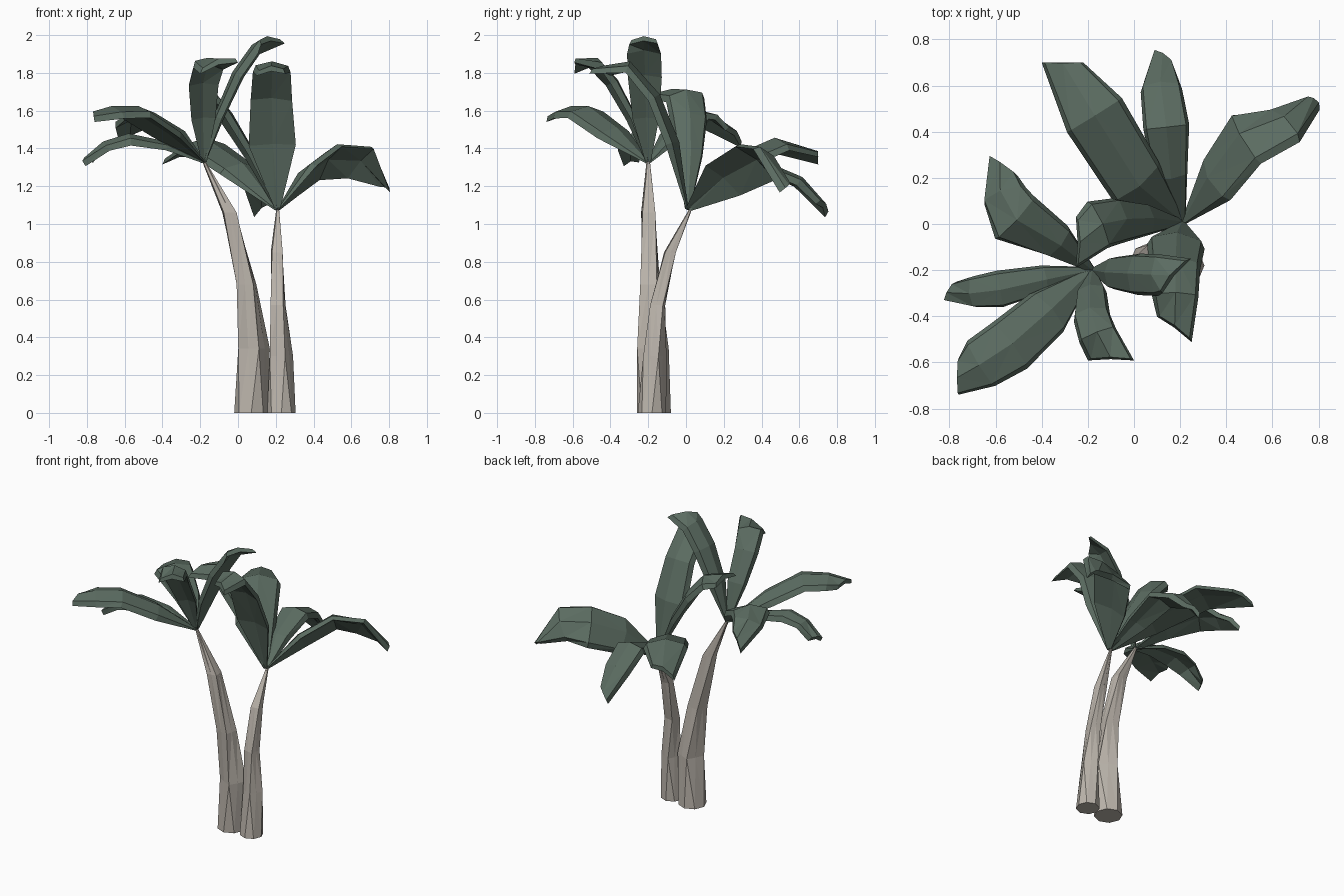
import bpy, bmesh, math
from mathutils import Vector

if "Cube" in bpy.data.objects:
    bpy.data.objects.remove(bpy.data.objects["Cube"])


def material(name, rgb):
    m = bpy.data.materials.new(name)
    m.diffuse_color = (*rgb, 1)
    m.use_nodes = True
    m.node_tree.nodes["Principled BSDF"].inputs["Base Color"].default_value = m.diffuse_color
    return m


BARK = material("bark", (0.50, 0.46, 0.41))
GREEN = material("leaf_green", (0.105, 0.15, 0.12))


def finish(name, bm, mat):
    bmesh.ops.recalc_face_normals(bm, faces=bm.faces)
    me = bpy.data.meshes.new(name)
    bm.to_mesh(me)
    bm.free()
    me.materials.append(mat)
    bpy.context.collection.objects.link(bpy.data.objects.new(name, me))


def skin(bm, loops):
    """Bridge closed vertex loops and cap both ends."""
    n = len(loops[0])
    for a, b in zip(loops, loops[1:]):
        for i in range(n):
            j = (i + 1) % n
            bm.faces.new((a[i], a[j], b[j], b[i]))
    bm.faces.new(loops[0][::-1])
    bm.faces.new(loops[-1])


def trunk(name, rings, sides=8):
    """Tapering, twisted and ridged trunk through (x, y, z, radius) rings."""
    bm = bmesh.new()
    loops = []
    for k, (x, y, z, r) in enumerate(rings):
        ridge = 0.15 if 0 < k < len(rings) - 1 else 0
        loop = []
        for i in range(sides):
            a = 2 * math.pi * i / sides + 0.3 * k
            rr = r * (1 + ridge * (-1) ** i)
            loop.append(bm.verts.new((x + rr * math.cos(a), y + rr * math.sin(a), z)))
        loops.append(loop)
    skin(bm, loops)
    bmesh.ops.triangulate(bm, faces=[f for f in bm.faces if len(f.verts) == 4])
    finish(name, bm, BARK)


def leaf(name, base, roll, tip_left, tip_right, *stations, thick=0.05):
    """Fleshy leaf along midrib stations (x, y, z, half_width): gently ridged top,
    flared side walls, hollowed underside, and a skewed blunt tip."""
    tl, tr = Vector(tip_left), Vector(tip_right)
    pts = [Vector(base)] + [Vector(s[:3]) for s in stations] + [(tl + tr) / 2]
    widths = [0.014] + [s[3] for s in stations]
    d = pts[-1] - pts[0]
    flat = Vector((d.y, -d.x, 0)).normalized()
    c, s = math.cos(math.radians(roll)), math.sin(math.radians(roll))
    frames = []
    for i, w in enumerate(widths):
        t = (pts[i + 1] - pts[max(i - 1, 0)]).normalized()
        side = (flat - t * flat.dot(t)).normalized()
        up = side.cross(t)
        side, up = side * c + up * s, up * c - side * s
        frames.append((pts[i], side * w, up, min(thick, w * 0.6)))
    frames.append((pts[-1] + up * 0.035, (tr - tl) / 2, up, thick * 0.8))
    bm = bmesh.new()
    loops = []
    for p, e, up, h in frames:
        lip = e.length * 0.12
        loop = (p - e - up * h, p - e * 0.86 - up * lip, p + up * lip,
                p + e * 0.86 - up * lip, p + e - up * h, p - up * h * 0.5)
        loops.append([bm.verts.new(v) for v in loop])
    skin(bm, loops)
    bmesh.ops.triangulate(bm, faces=bm.faces)
    finish(name, bm, GREEN)


# trunks
trunk("tall_trunk", [(.07, -.17, 0, .09), (.085, -.175, .34, .076), (.045, -.19, .68, .055),
                     (-.045, -.2, 1.06, .042), (-.18, -.2, 1.33, .01)])
trunk("short_trunk", [(.23, -.18, 0, .075), (.23, -.165, .3, .056), (.212, -.15, .57, .042),
                      (.205, -.085, .85, .035), (.21, .025, 1.08, .008)])

# tall crown
A = (-.18, -.2, 1.33)
leaf("tall_leaf_back_left", A, 0, (-.625, .29, 1.41), (-.505, .21, 1.5),
     (-.32, -.09, 1.49, .08), (-.51, .02, 1.6, .125), (-.575, .14, 1.57, .1))
leaf("tall_leaf_left", A, 5, (-.81, -.33, 1.31), (-.77, -.25, 1.33),
     (-.38, -.24, 1.43, .06), (-.58, -.285, 1.47, .08), (-.71, -.3, 1.43, .068))
leaf("tall_leaf_front_left", A, 0, (-.76, -.74, 1.545), (-.76, -.58, 1.56),
     (-.36, -.37, 1.5, .11), (-.53, -.52, 1.61, .125), (-.67, -.61, 1.61, .115))
leaf("tall_leaf_front", A, 0, (0, -.59, 1.86), (-.2, -.59, 1.8),
     (-.19, -.27, 1.57, .065), (-.19, -.37, 1.76, .08), (-.16, -.47, 1.87, .085))
leaf("tall_leaf_right", A, 0, (.245, -.15, 1.96), (.12, -.3, 1.955),
     (-.12, -.21, 1.57, .07), (-.02, -.215, 1.8, .09), (.08, -.22, 1.94, .09))

# short crown
B = (.21, .01, 1.08)
leaf("short_leaf_back_left", B, 0, (-.4, .7, 1.32), (-.22, .7, 1.36),
     (.02, .17, 1.31, .13), (-.17, .47, 1.44, .14))
leaf("short_leaf_back", B, 0, (.085, .74, 1.04), (.17, .69, 1.11),
     (.16, .2, 1.23, .075), (.14, .42, 1.32, .1), (.115, .61, 1.24, .09))
leaf("short_leaf_right", B, 38, (.75, .53, 1.2), (.805, .5, 1.17),
     (.33, .2, 1.26, .13), (.465, .385, 1.36, .15), (.65, .455, 1.35, .12))
leaf("short_leaf_front", B, 0, (.25, -.51, 1.8), (.1, -.4, 1.79),
     (.185, -.05, 1.43, .125), (.18, -.15, 1.68, .11), (.18, -.3, 1.85, .1))
leaf("short_leaf_left", B, 0, (-.25, -.19, 1.67), (-.25, .03, 1.67),
     (.08, .025, 1.38, .07), (-.04, .02, 1.58, .1), (-.14, 0, 1.7, .11))
